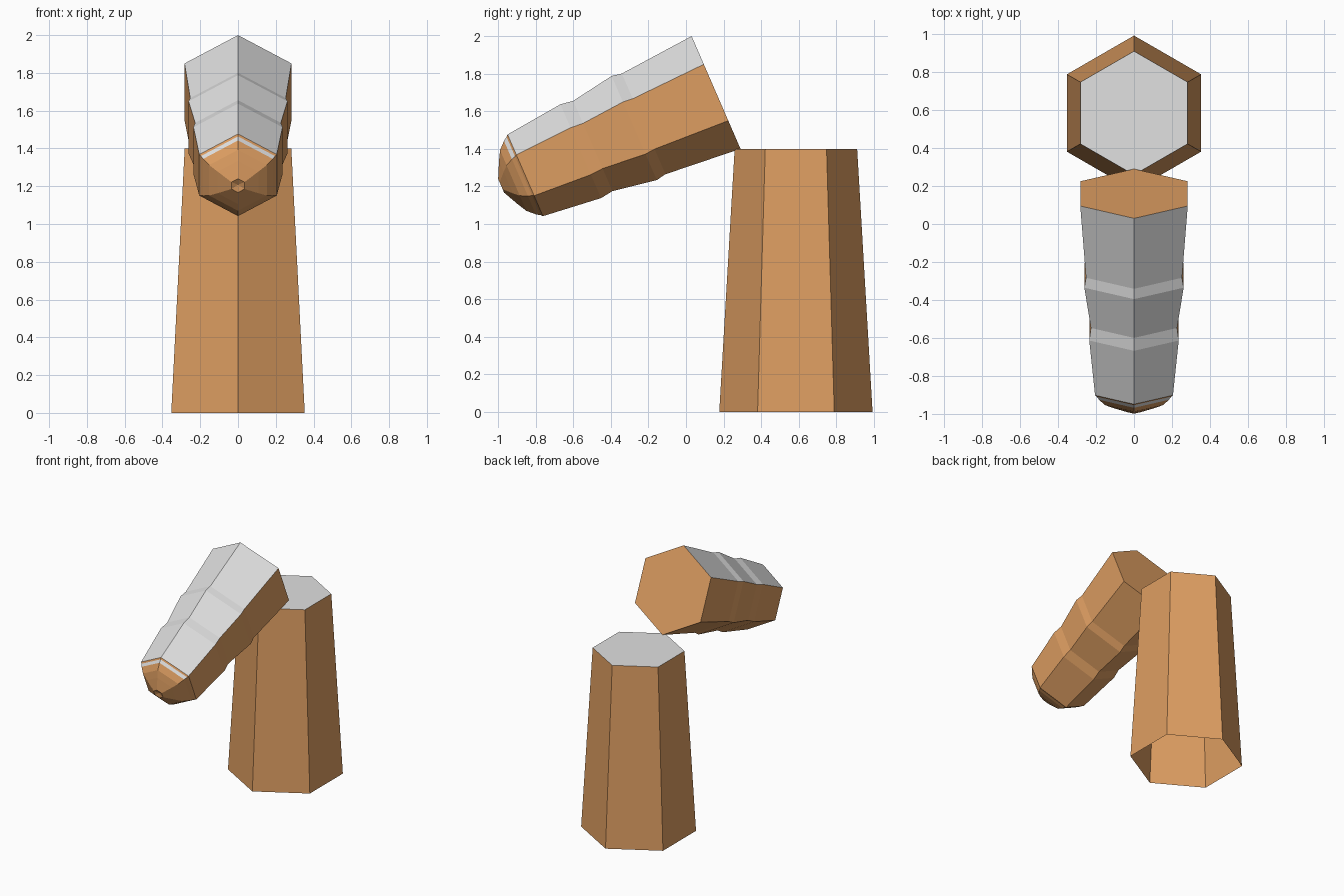
import bpy, bmesh, math
from mathutils import Vector

if "Cube" in bpy.data.objects:
    bpy.data.objects.remove(bpy.data.objects["Cube"])


def material(name, color):
    m = bpy.data.materials.new(name)
    m.diffuse_color = (*color, 1)
    m.use_nodes = True
    m.node_tree.nodes["Principled BSDF"].inputs["Base Color"].default_value = m.diffuse_color
    return m


wood = material("warm_wood", (0.73, 0.342, 0.122))
pale = material("pale_grey", (0.75, 0.75, 0.75))


def hex_loft(name, origin, axis, up, profile, pale_bands=(), caps=()):
    """Loft six-sided rings (distance, radius) along an axis.
    pale_bands: bands whose two upper faces are pale.
    caps: (ring index, material index, recess depth)."""
    origin, axis, up = Vector(origin), Vector(axis).normalized(), Vector(up).normalized()
    side = axis.cross(up)
    bm = bmesh.new()
    rings = []
    for t, r in profile:
        ring = []
        for k in range(6):
            a = math.radians(60 * k)
            ring.append(bm.verts.new(origin + axis * t + (up * math.cos(a) + side * math.sin(a)) * r))
        rings.append(ring)
    for i in range(len(rings) - 1):
        a, b = rings[i], rings[i + 1]
        for k in range(6):
            n = (k + 1) % 6
            f = bm.faces.new((a[k], a[n], b[n], b[k]))
            if i in pale_bands and k in (0, 5):
                f.material_index = 1
    for idx, mat, depth in caps:
        ring = rings[idx]
        if depth:
            c = bm.verts.new(origin + axis * (profile[idx][0] - depth))
            for k in range(6):
                bm.faces.new((ring[k], ring[(k + 1) % 6], c)).material_index = mat
        else:
            bm.faces.new(ring).material_index = mat
    bmesh.ops.recalc_face_normals(bm, faces=bm.faces)
    me = bpy.data.meshes.new(name)
    bm.to_mesh(me)
    bm.free()
    me.materials.append(wood)
    me.materials.append(pale)
    ob = bpy.data.objects.new(name, me)
    bpy.context.collection.objects.link(ob)
    return ob


# upright tapered stump, open underneath, pale flat top
hex_loft("stump", (0, 0.585, 0), (0, 0, 1), (0, 1, 0),
         [(0, 0.408), (1.40, 0.326)], caps=[(1, 1, 0)])

# tilted log: pale upper faces, two ridges, rounded wooden nose
log_profile = [(0, 0.327), (0.42, 0.292), (0.475, 0.302), (0.715, 0.262),
               (0.785, 0.272), (1.107, 0.237),
               (1.117, 0.227), (1.138, 0.213), (1.177, 0.176),
               (1.205, 0.125), (1.247, 0.04)]
hex_loft("fallen_log", (0, 0.16, 1.70), (0, -0.917, -0.398), (0, -0.398, 0.917),
         log_profile, pale_bands=(0, 1, 2, 3, 4, 6),
         caps=[(0, 0, 0), (len(log_profile) - 1, 0, 0.012)])
